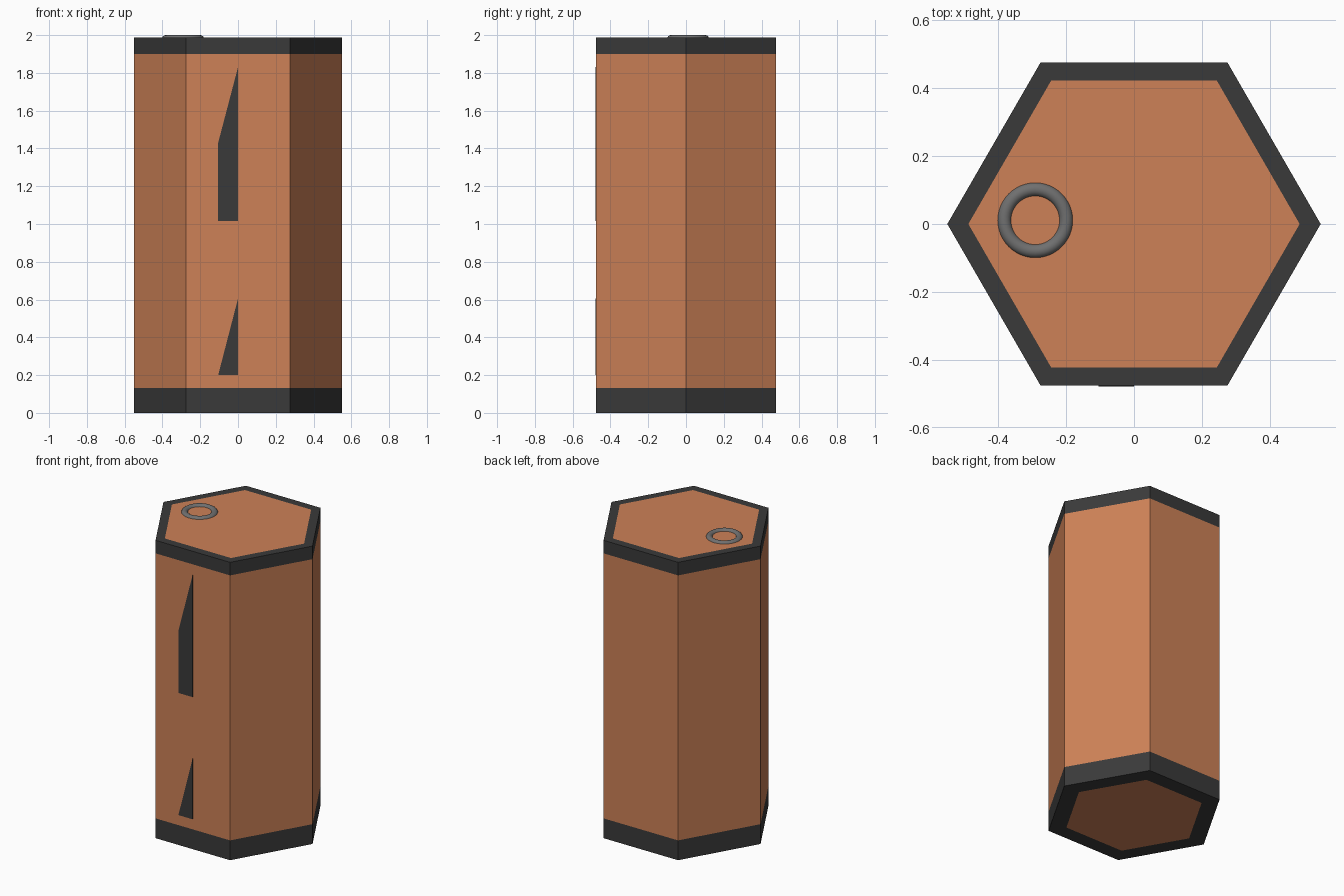
import bpy, bmesh, math

cube = bpy.data.objects.get("Cube")
if cube:
    bpy.data.objects.remove(cube, do_unlink=True)


def material(name, color):
    m = bpy.data.materials.new(name)
    m.use_nodes = True
    m.diffuse_color = color
    m.node_tree.nodes["Principled BSDF"].inputs["Base Color"].default_value = color
    return m


copper = material("copper orange", (0.61, 0.22, 0.095, 1))
charcoal = material("charcoal", (0.042, 0.042, 0.042, 1))
steel = material("steel grey", (0.16, 0.16, 0.16, 1))


def finish(name, bm, mat):
    mesh = bpy.data.meshes.new(name)
    bm.to_mesh(mesh)
    bm.free()
    mesh.materials.append(mat)
    obj = bpy.data.objects.new(name, mesh)
    bpy.context.collection.objects.link(obj)
    return obj


def hex_loft(name, profile, mat, cap=False):
    """Joins six-sided rings of (radius, height); cap fills the last ring."""
    bm = bmesh.new()
    rings = [[bm.verts.new((r * math.cos(i * math.pi / 3),
                            r * math.sin(i * math.pi / 3), z)) for i in range(6)]
             for r, z in profile]
    for a, b in zip(rings, rings[1:]):
        for i in range(6):
            j = (i + 1) % 6
            bm.faces.new((a[i], a[j], b[j], b[i]))
    if cap:
        bm.faces.new(rings[-1])
    return finish(name, bm, mat)


R, TOP = 0.55, 1.987
LOW, HIGH = 0.132, 1.9
TOP_IN, BASE_IN = 0.488, 0.435

# Shell and its flush end trims
hex_loft("body", [(R, LOW), (R, HIGH)], copper)
hex_loft("top_trim", [(R, HIGH), (R, TOP), (TOP_IN, TOP)], charcoal)
hex_loft("base_trim", [(BASE_IN, 0), (R, 0), (R, LOW)], charcoal)

# End panels
hex_loft("top_panel", [(TOP_IN, TOP)], copper, cap=True)
base = hex_loft("base_panel", [(BASE_IN, 0)], copper, cap=True)
base.data.flip_normals()


# Front marks, thin plates on the front face
def front_plate(name, outline):
    bm = bmesh.new()
    y = -R * math.cos(math.pi / 6)
    face = bm.faces.new([bm.verts.new((x, y, z)) for x, z in outline])
    moved = bmesh.ops.extrude_face_region(bm, geom=[face])["geom"]
    verts = [v for v in moved if isinstance(v, bmesh.types.BMVert)]
    bmesh.ops.translate(bm, verts=verts, vec=(0, -0.002, 0))
    bmesh.ops.recalc_face_normals(bm, faces=bm.faces)
    return finish(name, bm, charcoal)


front_plate("upper_mark", [(-0.105, 1.015), (0, 1.015), (0, 1.83), (-0.105, 1.43)])
front_plate("lower_mark", [(-0.105, 0.2), (0, 0.2), (0, 0.605)])

# Ring half sunk into the top panel
bpy.ops.mesh.primitive_torus_add(location=(-0.291, 0.011, 1.979), major_radius=0.091,
                                 minor_radius=0.021, major_segments=48, minor_segments=16)
ring = bpy.context.object
ring.name = "top_ring"
ring.data.materials.append(steel)
bpy.ops.object.shade_smooth()
